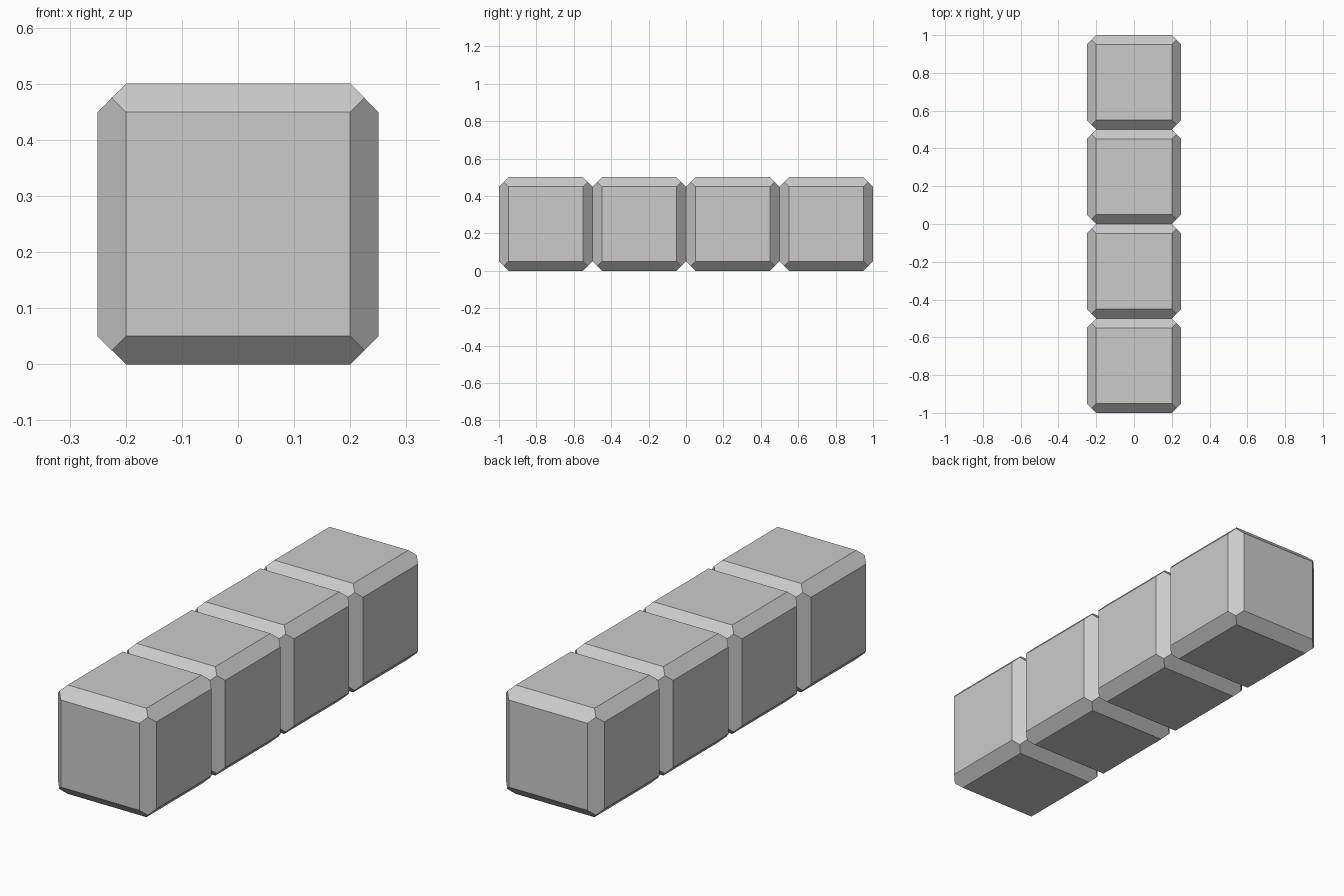
import bpy, bmesh
from itertools import combinations, product
from mathutils import Vector

if "Cube" in bpy.data.objects:
    bpy.data.objects.remove(bpy.data.objects["Cube"])

SIZE, CHAMFER, COUNT = 0.5, 0.05, 4
H = SIZE / 2


def chamfered_block_mesh():
    # Cube with its twelve edges planed off at 45 degrees, three planes meeting at each corner
    bm = bmesh.new()
    bmesh.ops.create_cube(bm, size=SIZE)
    for a, b in combinations(range(3), 2):
        for sa, sb in product((-1, 1), repeat=2):
            normal, point = Vector(), Vector()
            normal[a], normal[b] = sa, sb
            point[a], point[b] = sa * H, sb * (H - CHAMFER)
            bmesh.ops.bisect_plane(bm, geom=bm.verts[:] + bm.edges[:] + bm.faces[:],
                                   dist=1e-6, plane_co=point, plane_no=normal,
                                   clear_outer=True)
            rim = [e for e in bm.edges if e.is_boundary]
            bmesh.ops.contextual_create(bm, geom=rim)
    bmesh.ops.recalc_face_normals(bm, faces=bm.faces[:])
    mesh = bpy.data.meshes.new("chamfered_block")
    bm.to_mesh(mesh)
    bm.free()
    return mesh


# Row of touching blocks along y
mesh = chamfered_block_mesh()
for i in range(COUNT):
    block = bpy.data.objects.new(f"block_{i + 1}", mesh)
    block.location = (0, (i - (COUNT - 1) / 2) * SIZE, H)
    bpy.context.collection.objects.link(block)
